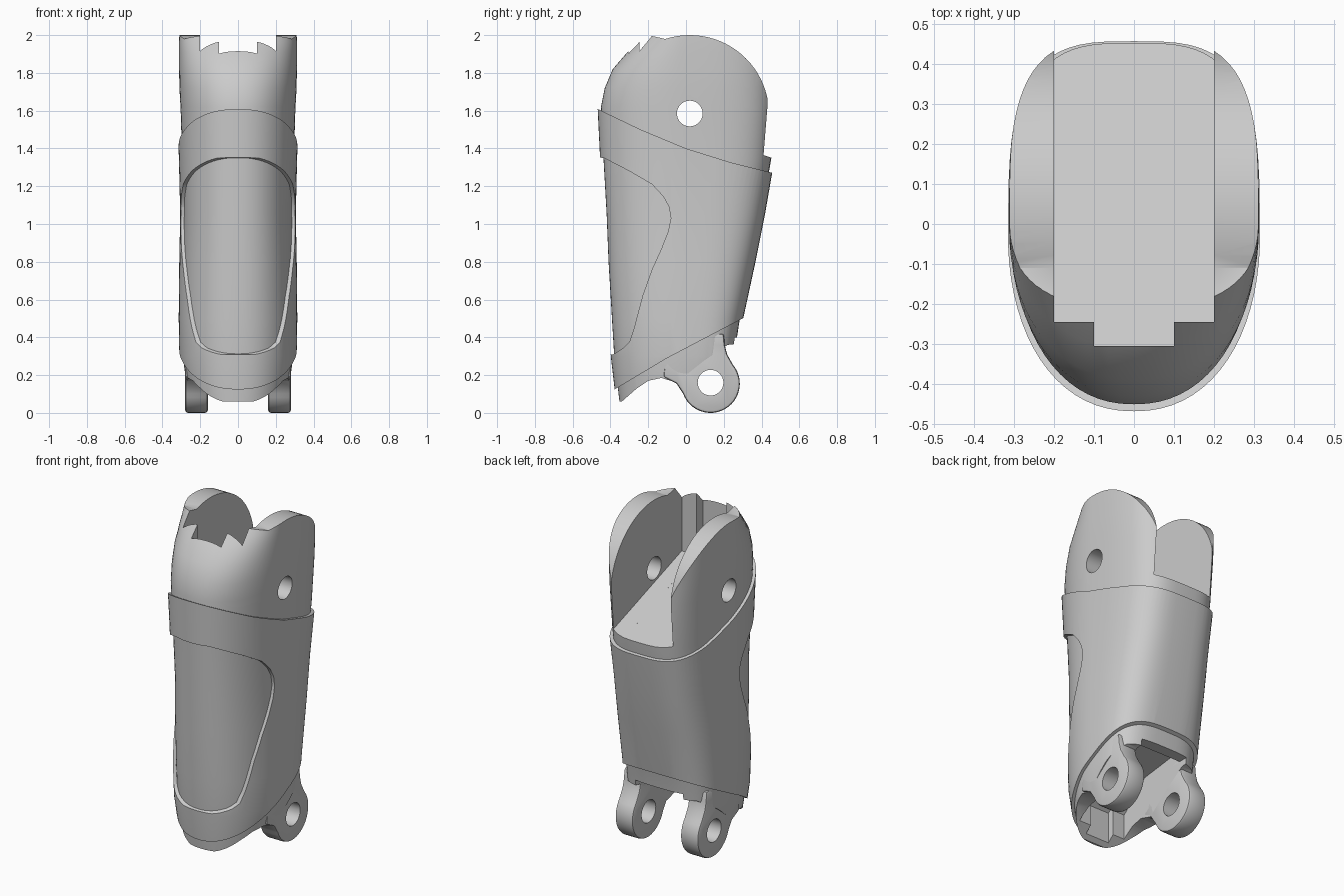
import bpy, bmesh, math

if "Cube" in bpy.data.objects:
    bpy.data.objects.remove(bpy.data.objects["Cube"])

grey = bpy.data.materials.new("light_grey")
grey.use_nodes = True
grey.diffuse_color = (0.6, 0.6, 0.6, 1)
grey.node_tree.nodes["Principled BSDF"].inputs["Base Color"].default_value = (0.6, 0.6, 0.6, 1)


def make(name, bm):
    bmesh.ops.recalc_face_normals(bm, faces=bm.faces)
    me = bpy.data.meshes.new(name)
    bm.to_mesh(me)
    bm.free()
    me.materials.append(grey)
    ob = bpy.data.objects.new(name, me)
    bpy.context.collection.objects.link(ob)
    return ob


def prism(name, pts, x0, x1):
    """Side profile of (y, z) points, extruded along x."""
    bm = bmesh.new()
    face = bm.faces.new([bm.verts.new((x0, y, z)) for y, z in pts])
    ext = bmesh.ops.extrude_face_region(bm, geom=[face])["geom"]
    bmesh.ops.translate(bm, vec=(x1 - x0, 0, 0),
                        verts=[v for v in ext if isinstance(v, bmesh.types.BMVert)])
    return make(name, bm)


def arc(cy, cz, r, a0, a1, n=24):
    angles = [math.radians(a0 + (a1 - a0) * i / n) for i in range(n + 1)]
    return [(cy + r * math.cos(a), cz + r * math.sin(a)) for a in angles]


def loft(name, rows, grow=0.0, n=72):
    """Stack of rounded sections: height, half width, front depth, back depth."""
    bm = bmesh.new()
    rings = []
    for z, w, front, back in rows:
        ring = []
        for i in range(n):
            a = 2 * math.pi * i / n
            c, s = math.cos(a), math.sin(a)
            depth, p = (back, 3.3) if s > 0 else (front, 2.2)
            x = math.copysign(abs(c) ** (2 / p), c) * (w + grow)
            y = math.copysign(abs(s) ** (2 / p), s) * (depth + grow)
            ring.append(bm.verts.new((x, y, z)))
        rings.append(ring)
    for low, high in zip(rings, rings[1:]):
        for i in range(n):
            j = (i + 1) % n
            bm.faces.new((low[i], low[j], high[j], high[i]))
    bm.faces.new(rings[0])
    bm.faces.new(rings[-1])
    return make(name, bm)


def apply(ob, mod):
    bpy.context.view_layer.objects.active = ob
    bpy.ops.object.modifier_apply(modifier=mod.name)


def boolean(ob, cutter, operation="DIFFERENCE"):
    mod = ob.modifiers.new("cut", "BOOLEAN")
    mod.operation, mod.solver, mod.object = operation, "EXACT", cutter
    apply(ob, mod)
    bpy.data.objects.remove(cutter)


def bevel(ob, width, segments=2):
    mod = ob.modifiers.new("round", "BEVEL")
    mod.width, mod.segments, mod.limit_method = width, segments, "ANGLE"
    mod.angle_limit = math.radians(50)
    apply(ob, mod)


def smooth(ob):
    bpy.ops.object.select_all(action="DESELECT")
    ob.select_set(True)
    bpy.context.view_layer.objects.active = ob
    bpy.ops.object.shade_smooth_by_angle(angle=math.radians(32))


def under_slots():
    """Cavity between the lower lugs, with a narrow step at the front."""
    top = [(-0.1, 0.43), (0.13, 0.46), (0.2, 0.40), (0.4, 0.40), (0.4, -0.1)]
    return [prism("slot", [(front, -0.1), (front, 0.27)] + top, -w, w)
            for front, w in ((-0.275, 0.16), (-0.315, 0.08))]


rows = [(0.0, 0.25, 0.345, 0.22), (0.1, 0.265, 0.357, 0.24), (0.3, 0.293, 0.38, 0.255),
        (0.5, 0.296, 0.392, 0.285), (0.8, 0.293, 0.41, 0.35), (1.05, 0.288, 0.42, 0.4),
        (1.35, 0.295, 0.437, 0.452), (1.62, 0.305, 0.45, 0.47), (1.72, 0.31, 0.43, 0.47),
        (1.82, 0.312, 0.388, 0.47), (1.91, 0.312, 0.31, 0.47), (1.96, 0.312, 0.26, 0.47),
        (2.02, 0.31, 0.2, 0.47)]

# Inner body with the two upper lugs
body = loft("inner_body", rows)
outline = [(-0.6, 0.06), (-0.34, 0.06), (-0.26, 0.13), (-0.2, 0.17), (-0.13, 0.185),
           (-0.05, 0.16), (0.1, 0.28), (0.22, 0.36), (0.6, 0.40), (0.6, 1.36), (0.425, 1.36)]
outline += arc(0.02, 1.58, 0.42, 0, 108) + [(-0.2, 2.0), (-0.6, 2.0)]
boolean(body, prism("outline", outline, -0.6, 0.6), "INTERSECT")
for front, w in ((-0.245, 0.2), (-0.305, 0.1)):
    floor = [(front, 1.35 - 0.34 * (front - 0.46)), (0.6, 1.30)]
    boolean(body, prism("slot", floor + [(0.6, 2.2), (front, 2.2)], -w, w))
boolean(body, prism("pin_hole", arc(0.02, 1.585, 0.068, 0, 345, 31), -0.6, 0.6))
for slot in under_slots():
    boolean(body, slot)
smooth(body)

# Outer sleeve with slanted ends and a front window
sleeve = loft("outer_sleeve", rows, 0.018)
band = [(-0.6, 0.02), (-0.385, 0.12), (-0.1, 0.29), (0.3, 0.50), (0.6, 0.66), (0.6, 1.24),
        (0.46, 1.27), (0.24, 1.325), (0.0, 1.40), (-0.24, 1.50), (-0.47, 1.61), (-0.6, 1.67)]
boolean(sleeve, prism("band", band, -0.6, 0.6), "INTERSECT")
window = [(-0.6, 1.36), (-0.435, 1.35), (-0.3, 1.28), (-0.18, 1.21), (-0.12, 1.145),
          (-0.09, 1.09), (-0.08, 1.03), (-0.095, 0.96), (-0.13, 0.87), (-0.18, 0.76),
          (-0.23, 0.62), (-0.275, 0.45), (-0.3, 0.375), (-0.33, 0.345), (-0.385, 0.31), (-0.6, 0.30)]
boolean(sleeve, prism("window", window, -0.6, 0.6))
for slot in under_slots():
    boolean(sleeve, slot)
smooth(sleeve)

# Lower hinge lugs
lug_shape = arc(0.13, 0.155, 0.155, 200, 400) + [
    (0.218, 0.31), (0.205, 0.36), (0.2, 0.42), (-0.1, 0.40), (-0.12, 0.19), (-0.05, 0.155)]
for side, sign in (("left", 1), ("right", -1)):
    lug = prism(side + "_lower_lug", lug_shape, sign * 0.16, sign * 0.28)
    bevel(lug, 0.014)
    boolean(lug, prism("pin_hole", arc(0.13, 0.16, 0.068, 0, 345, 31), -0.6, 0.6))
    smooth(lug)
